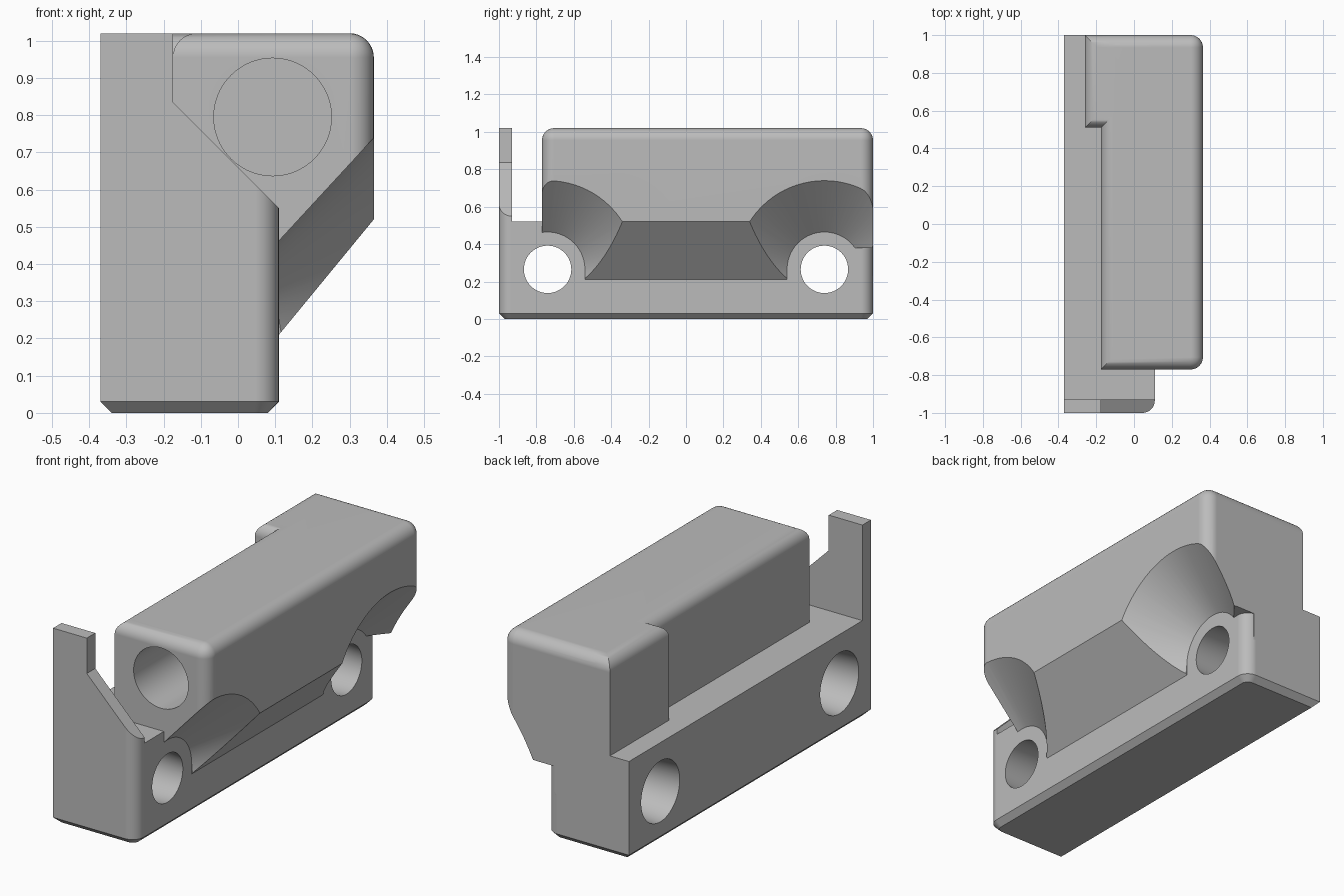
import bpy, bmesh
from math import pi, radians
from mathutils import Matrix, Vector

if "Cube" in bpy.data.objects:
    bpy.data.objects.remove(bpy.data.objects["Cube"], do_unlink=True)

ROUND = 0.065      # fillet radius
TOP = 1.02         # overall height
LEDGE = 0.52       # top of the base
FACE = 0.11        # mounting face of the base
SCREW_Y, SCREW_Z = 0.74, 0.265

grey = bpy.data.materials.new("plain_grey")
grey.use_nodes = True
colour = (0.5, 0.5, 0.5, 1)
grey.diffuse_color = colour
grey.node_tree.nodes["Principled BSDF"].inputs["Base Color"].default_value = colour


def to_object(bm, name):
    bmesh.ops.recalc_face_normals(bm, faces=bm.faces[:])
    mesh = bpy.data.meshes.new(name)
    bm.to_mesh(mesh)
    bm.free()
    mesh.materials.append(grey)
    ob = bpy.data.objects.new(name, mesh)
    bpy.context.collection.objects.link(ob)
    return ob


def extrude_profile(points, y0, y1):
    """Extrude an x-z outline along y."""
    bm = bmesh.new()
    face = bm.faces.new([bm.verts.new((x, y0, z)) for x, z in points])
    out = bmesh.ops.extrude_face_region(bm, geom=[face])
    moved = [v for v in out["geom"] if isinstance(v, bmesh.types.BMVert)]
    bmesh.ops.translate(bm, verts=moved, vec=(0, y1 - y0, 0))
    bmesh.ops.recalc_face_normals(bm, faces=bm.faces[:])
    return bm


def box(x0, x1, y0, y1, z0, z1):
    return extrude_profile([(x0, z0), (x1, z0), (x1, z1), (x0, z1)], y0, y1)


def bevel(bm, rule, size, segments):
    """Bevel the edges whose middle and direction satisfy the rule."""
    chosen = []
    for e in bm.edges:
        a, b = (v.co for v in e.verts)
        if rule((a + b) / 2, b - a):
            chosen.append(e)
    bmesh.ops.bevel(bm, geom=chosen, offset=size, offset_type='OFFSET',
                    segments=segments, profile=0.5, affect='EDGES')


def cone(r1, r2, start, end, axis):
    """Cone or cylinder from start to end, along x or y."""
    start, end = Vector(start), Vector(end)
    turn = Matrix.Rotation(pi / 2, 4, 'Y') if axis == 'x' else Matrix.Rotation(-pi / 2, 4, 'X')
    bm = bmesh.new()
    bmesh.ops.create_cone(bm, cap_ends=True, segments=80, radius1=r1, radius2=r2,
                          depth=(end - start).length,
                          matrix=Matrix.Translation((start + end) / 2) @ turn)
    return bm


def combine(target, bm, operation):
    """Apply a boolean and remove the helper."""
    tool = to_object(bm, "helper")
    tool.hide_render = True
    mod = target.modifiers.new("boolean", 'BOOLEAN')
    mod.operation, mod.solver, mod.object = operation, 'EXACT', tool
    bpy.context.view_layer.update()
    graph = bpy.context.evaluated_depsgraph_get()
    mesh = bpy.data.meshes.new_from_object(target.evaluated_get(graph))
    target.modifiers.clear()
    target.data = mesh
    bpy.data.objects.remove(tool, do_unlink=True)


# Base with upright front plate
bm = extrude_profile([(-0.37, 0), (FACE, 0), (FACE, 0.55), (-0.175, 0.835),
                      (-0.175, TOP), (-0.37, TOP)], -1, 1)
bevel(bm, lambda m, d: m.x > FACE - 0.001 and abs(d.y) < 0.001, ROUND, 8)
bevel(bm, lambda m, d: m.z < 0.001 and abs(d.z) < 0.001, 0.03, 1)
base = to_object(bm, "base")
combine(base, box(-0.5, 0.5, -0.93, 1.2, LEDGE, 1.2), 'DIFFERENCE')

# Rounded head with the sloping wedge beneath it
bm = extrude_profile([(-0.175, 0.3), (0, 0.21), (FACE, 0.21), (0.365, LEDGE),
                      (0.365, TOP), (-0.175, TOP)], -0.77, 1)
bevel(bm, lambda m, d: m.z > TOP - 0.001 or (m.x > 0.2 and abs(d.y) < 0.001), ROUND, 8)
head = to_object(bm, "head")

# Tapered clearance around each screw
for side in (-1, 1):
    y = side * SCREW_Y
    combine(head, cone(0.135, 0.566, (0.05, y, SCREW_Z), (0.45, y, SCREW_Z), 'x'), 'DIFFERENCE')
    for inner, height in ((0.54, SCREW_Z), (0.88, 0.38)):
        y0, y1 = sorted((side * inner, side * 1.1))
        combine(head, box(0.06, 0.6, y0, y1, 0.1, height), 'DIFFERENCE')

# Rear tab on the side of the head
bm = box(-0.26, -0.1, 0.51, 1, 0.4, TOP)
bevel(bm, lambda m, d: m.z > TOP - 0.001 and m.x < -0.11, ROUND, 8)
tab = to_object(bm, "tab")

# Join the solids into one body
for part in (head, tab):
    bm = bmesh.new()
    bm.from_mesh(part.data)
    combine(base, bm, 'UNION')
    bpy.data.objects.remove(part, do_unlink=True)
base.name = "mounting_block"

# Screw holes and the long blind bore
for y in (-SCREW_Y, SCREW_Y):
    combine(base, cone(0.16, 0.126, (-0.38, y, SCREW_Z), (0.12, y, SCREW_Z), 'x'), 'DIFFERENCE')
combine(base, cone(0.158, 0.158, (0.093, -0.85, 0.795), (0.093, 0.85, 0.795), 'y'), 'DIFFERENCE')

# Smooth shading with sharp corners
base.data.materials.clear()
base.data.materials.append(grey)
bpy.ops.object.select_all(action='DESELECT')
base.select_set(True)
bpy.context.view_layer.objects.active = base
bpy.ops.object.shade_smooth_by_angle(angle=radians(30))
weighted = base.modifiers.new("weighted_normals", 'WEIGHTED_NORMAL')
weighted.keep_sharp = True
